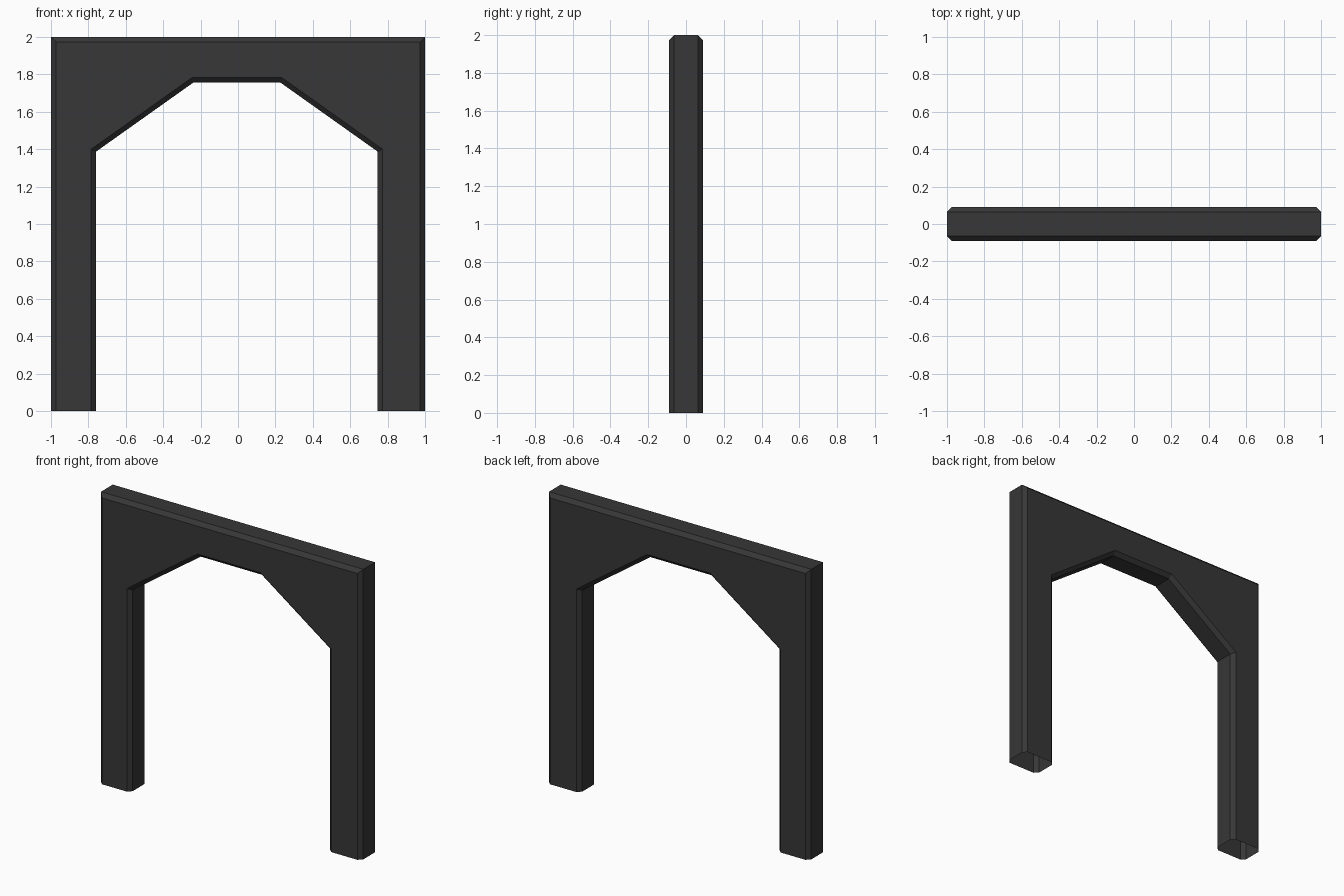
import bpy, bmesh

if "Cube" in bpy.data.objects:
    bpy.data.objects.remove(bpy.data.objects["Cube"])

CX = -0.006  # opening sits very slightly left of centre

mat = bpy.data.materials.new("dark_grey")
mat.diffuse_color = (0.038, 0.038, 0.038, 1)
mat.use_nodes = True
mat.node_tree.nodes["Principled BSDF"].inputs["Base Color"].default_value = mat.diffuse_color


def loop(outer_x, top_z, jamb, spring_z, flat, crown_z):
    """Outline of the frame: outer rectangle plus the angular arch opening."""
    right = [(jamb, 0), (jamb, spring_z), (flat, crown_z)]
    left = [(-x, z) for x, z in reversed(right)]
    opening = [(x + CX, z) for x, z in right + left]
    return [(-outer_x, 0), (-outer_x, top_z), (outer_x, top_z), (outer_x, 0)] + opening


edge = loop(1.0, 2.0, 0.753, 1.387, 0.233, 1.756)        # full silhouette
face = loop(0.974, 1.974, 0.779, 1.40, 0.241, 1.782)     # flat face inside bevel

# Archway: front face, bevel, side, bevel, back face; feet are open underneath
bm = bmesh.new()
rings = [[bm.verts.new((x, y, z)) for x, z in pts]
         for pts, y in ((face, -0.09), (edge, -0.064), (edge, 0.064), (face, 0.09))]
bm.faces.new(rings[0])
bm.faces.new(rings[-1][::-1])
n = len(edge)
for a, b in zip(rings, rings[1:]):
    for i in range(n):
        j = (i + 1) % n
        if i in (3, n - 1):      # underside of the two feet
            continue
        bm.faces.new((a[j], a[i], b[i], b[j]))
bmesh.ops.recalc_face_normals(bm, faces=bm.faces[:])

mesh = bpy.data.meshes.new("archway_frame")
bm.to_mesh(mesh)
bm.free()
mesh.materials.append(mat)
obj = bpy.data.objects.new("archway_frame", mesh)
bpy.context.collection.objects.link(obj)
